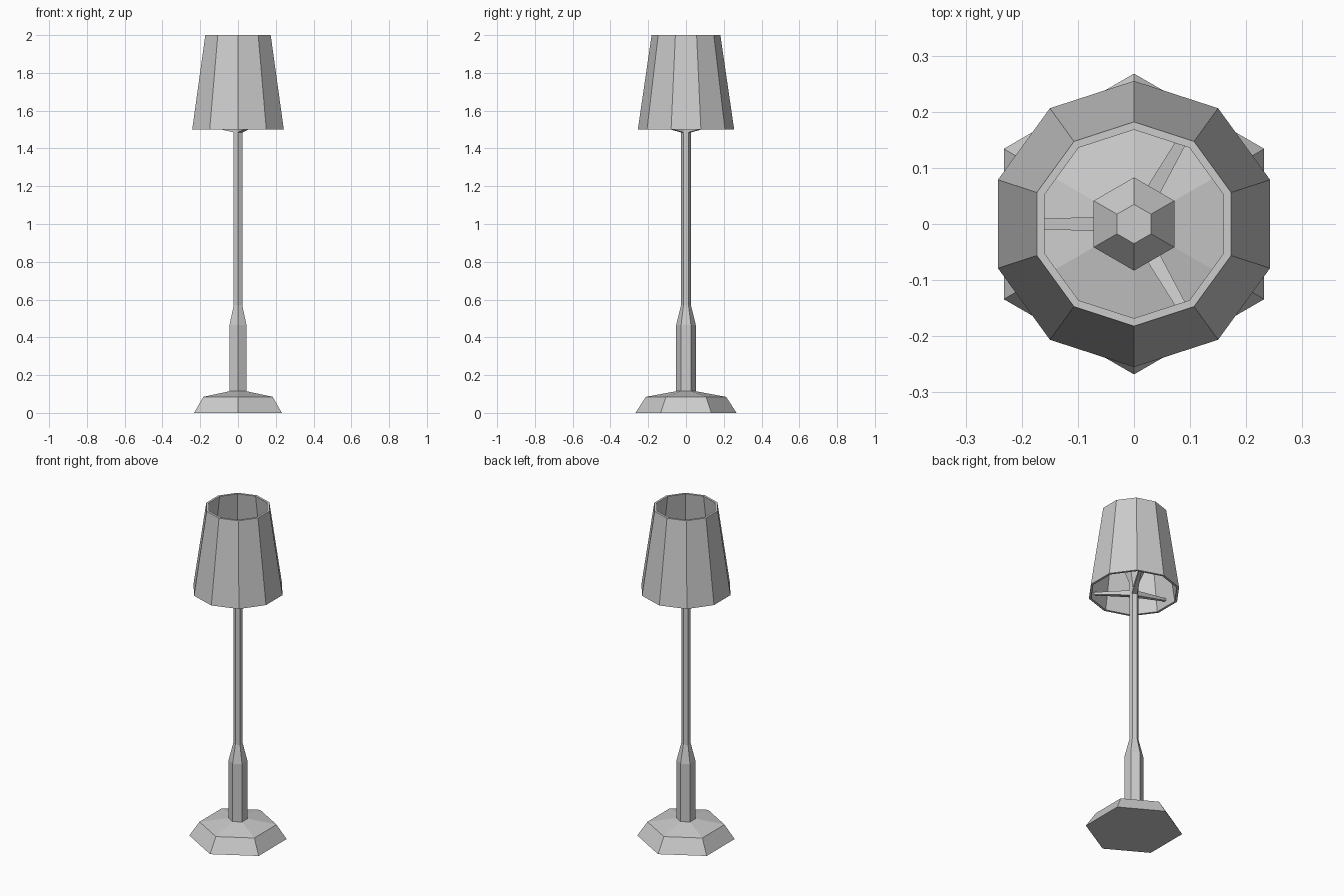
import bpy, bmesh, math
from mathutils import Matrix, Vector

cube = bpy.data.objects.get("Cube")
if cube:
    bpy.data.objects.remove(cube, do_unlink=True)

grey = bpy.data.materials.new("light_grey")
grey.use_nodes = True
colour = (0.6, 0.6, 0.6, 1)
grey.diffuse_color = colour
grey.node_tree.nodes["Principled BSDF"].inputs["Base Color"].default_value = colour


def finish(name, bm):
    """Turn a bmesh into a flat-shaded object."""
    bmesh.ops.recalc_face_normals(bm, faces=bm.faces)
    mesh = bpy.data.meshes.new(name)
    bm.to_mesh(mesh)
    bm.free()
    mesh.materials.append(grey)
    obj = bpy.data.objects.new(name, mesh)
    bpy.context.collection.objects.link(obj)
    return obj


def lathe(name, profile, sides, closed=False):
    """Spin (radius, z) points, with a corner facing the back."""
    bm = bmesh.new()
    rings = []
    for r, z in profile:
        angles = [math.pi / 2 + math.tau * i / sides for i in range(sides)]
        rings.append([bm.verts.new((r * math.cos(a), r * math.sin(a), z)) for a in angles])
    pairs = list(zip(rings, rings[1:]))
    if closed:
        pairs.append((rings[-1], rings[0]))
    else:
        bm.faces.new(rings[0])
        bm.faces.new(rings[-1])
    for low, high in pairs:
        for i in range(sides):
            j = (i + 1) % sides
            bm.faces.new((low[i], low[j], high[j], high[i]))
    return finish(name, bm)


def arm(name, angle):
    """Tapered bar rising outward from the pole to the shade."""
    bm = bmesh.new()
    bmesh.ops.create_cube(bm, size=1)
    for v in bm.verts:
        outer, side, top = v.co.x > 0, v.co.y, v.co.z > 0
        width = 0.013 if outer else 0.03
        low = 1.535 if outer else 1.482
        thick = 0.013 if outer else 0.03
        v.co = Vector((0.235 if outer else 0.01, side * width, low + thick * top))
    bm.transform(Matrix.Rotation(angle, 4, "Z"))
    return finish(name, bm)


# Hexagonal foot
lathe("base", [(0.268, 0), (0.212, 0.085), (0.05, 0.115)], 6)

# Thick lower column narrowing into the pole
lathe("column", [(0.052, 0.11), (0.052, 0.465), (0.026, 0.57)], 6)
lathe("pole", [(0.026, 0.565), (0.026, 1.56)], 6)

# Faceted bulb inside the shade
lathe("bulb", [(0.026, 1.56), (0.083, 1.70), (0.035, 1.76)], 6)

# Ten-sided hollow shade
lathe("shade", [(0.255, 1.5), (0.182, 2), (0.168, 2), (0.241, 1.5)], 10, closed=True)

# Three arms holding the shade
for label, degrees in (("right", 180), ("back", 60), ("front", -60)):
    arm("shade_arm_" + label, math.radians(degrees))
